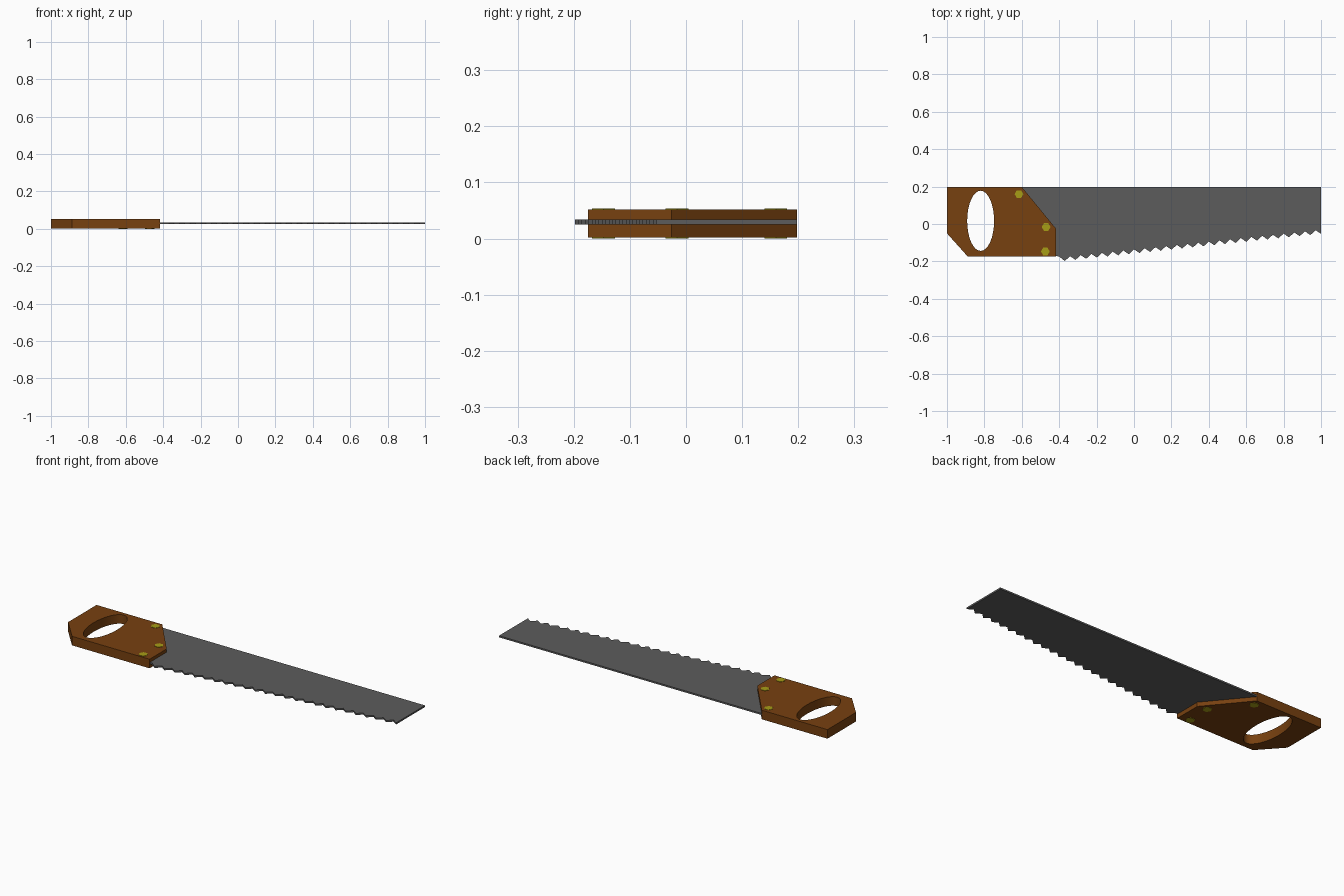
import bpy, bmesh, math

cube = bpy.data.objects.get("Cube")
if cube:
    bpy.data.objects.remove(cube, do_unlink=True)


def material(name, rgb):
    m = bpy.data.materials.new(name)
    m.use_nodes = True
    m.diffuse_color = (*rgb, 1)
    m.node_tree.nodes["Principled BSDF"].inputs["Base Color"].default_value = (*rgb, 1)
    return m


wood = material("brown wood", (0.185, 0.052, 0.005))
steel = material("grey steel", (0.108, 0.108, 0.108))
brass = material("yellow brass", (0.39, 0.34, 0.008))


def plate(name, loops, z0, z1, mat):
    """Flat plate from an outline, with further loops cut out as holes."""
    bm = bmesh.new()
    for loop in loops:
        vs = [bm.verts.new((x, y, z0)) for x, y in loop]
        for a, b in zip(vs, vs[1:] + vs[:1]):
            bm.edges.new((a, b))
    bmesh.ops.triangle_fill(bm, use_beauty=True, edges=bm.edges[:], normal=(0, 0, 1))
    res = bmesh.ops.extrude_face_region(bm, geom=bm.faces[:])
    top = [g for g in res["geom"] if isinstance(g, bmesh.types.BMVert)]
    bmesh.ops.translate(bm, verts=top, vec=(0, 0, z1 - z0))
    bmesh.ops.recalc_face_normals(bm, faces=bm.faces[:])
    me = bpy.data.meshes.new(name)
    bm.to_mesh(me)
    bm.free()
    me.materials.append(mat)
    ob = bpy.data.objects.new(name, me)
    bpy.context.collection.objects.link(ob)
    return ob


def ring(cx, cy, rx, ry, n):
    return [(cx + rx * math.cos(2 * math.pi * i / n),
             cy + ry * math.sin(2 * math.pi * i / n)) for i in range(n)]


# Wooden handle with an oval grip hole
outline = [(-1, 0.198), (-0.60, 0.198), (-0.416, -0.026), (-0.416, -0.175),
           (-0.888, -0.175), (-1, -0.05)]
handle = plate("handle", [outline, ring(-0.82, 0.017, 0.072, 0.161, 32)], 0.002, 0.052, wood)
bpy.context.view_layer.objects.active = handle
handle.select_set(True)
bpy.ops.object.shade_smooth_by_angle(angle=math.radians(30))
handle.select_set(False)

# Steel blade: straight back, toothed edge rising toward the tip
teeth, x0, x1 = 24, -0.37, 1.0
edge = []
for i in range(teeth + 1):
    t = i / teeth
    x, y = x0 + (x1 - x0) * t, -0.198 + 0.145 * t
    edge.append((x, y))
    if i < teeth:
        edge.append((x + 0.028, y + 0.026))
blade_outline = [(-0.65, 0.15), (-0.65, -0.16), (-0.42, -0.17), (-0.40, -0.174)]
blade_outline += edge + [(1, 0.198), (-0.605, 0.198)]
plate("blade", [blade_outline], 0.025, 0.034, steel)

# Hexagonal rivets through the handle
for i, (x, y) in enumerate([(-0.615, 0.160), (-0.470, -0.016), (-0.474, -0.147)]):
    plate(f"rivet_{i + 1}", [ring(x, y, 0.0235, 0.0235, 6)], 0.0, 0.054, brass)
